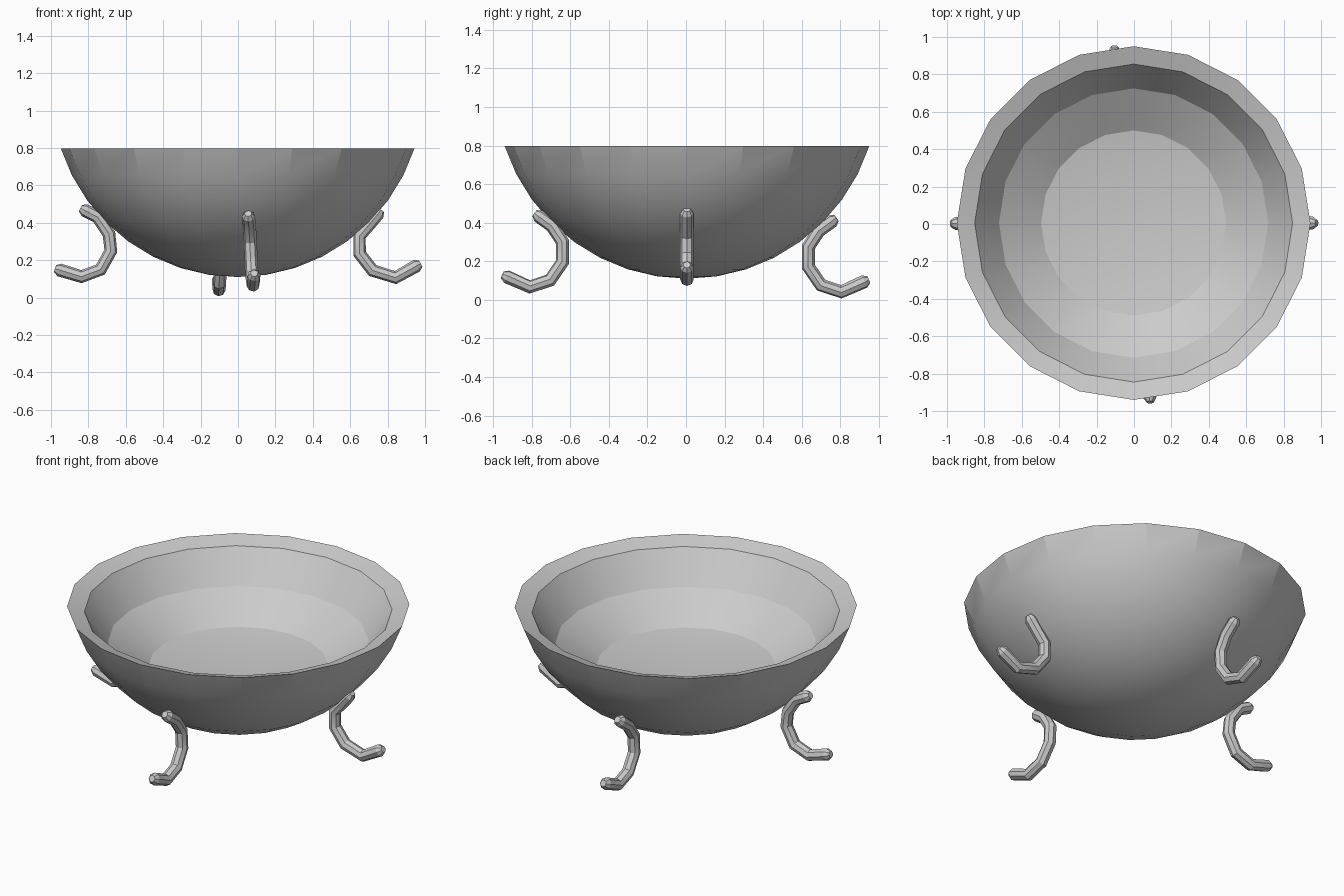
import bpy, bmesh, math
from mathutils import Vector

if "Cube" in bpy.data.objects:
    bpy.data.objects.remove(bpy.data.objects["Cube"])

SIDES = 20


def finish(obj, angle):
    bpy.ops.object.select_all(action='DESELECT')
    obj.select_set(True)
    bpy.context.view_layer.objects.active = obj
    bpy.ops.object.shade_smooth_by_angle(angle=math.radians(angle))


def lathe(name, profile, centre):
    """Revolve (radius, z) points; the first and last lie on the axis."""
    bm = bmesh.new()
    cx, cy = centre
    rings = []
    for r, z in profile[1:-1]:
        rings.append([bm.verts.new((cx + r * math.cos(math.tau * i / SIDES),
                                    cy + r * math.sin(math.tau * i / SIDES), z))
                      for i in range(SIDES)])
    low = bm.verts.new((cx, cy, profile[0][1]))
    high = bm.verts.new((cx, cy, profile[-1][1]))
    for i in range(SIDES):
        j = (i + 1) % SIDES
        bm.faces.new((low, rings[0][j], rings[0][i]))
        bm.faces.new((high, rings[-1][i], rings[-1][j]))
        for a, b in zip(rings, rings[1:]):
            bm.faces.new((a[i], a[j], b[j], b[i]))
    bmesh.ops.recalc_face_normals(bm, faces=bm.faces)
    mesh = bpy.data.meshes.new(name)
    bm.to_mesh(mesh)
    bm.free()
    obj = bpy.data.objects.new(name, mesh)
    bpy.context.collection.objects.link(obj)
    return obj


def tube(name, points, radius):
    """Eight-sided bent tube with rounded tips."""
    pts = [Vector(p) for p in points]
    tip_a = pts[0] + (pts[0] - pts[1]).normalized() * 0.025
    tip_b = pts[-1] + (pts[-1] - pts[-2]).normalized() * 0.025
    path = [(tip_a, 0.55)] + [(p, 1.0) for p in pts] + [(tip_b, 0.55)]
    curve = bpy.data.curves.new(name, 'CURVE')
    curve.dimensions = '3D'
    curve.bevel_depth = radius
    curve.bevel_resolution = 2
    curve.use_fill_caps = True
    spline = curve.splines.new('POLY')
    spline.points.add(len(path) - 1)
    for sp, (p, r) in zip(spline.points, path):
        sp.co = (*p, 1)
        sp.radius = r
    obj = bpy.data.objects.new(name, curve)
    bpy.context.collection.objects.link(obj)
    bpy.ops.object.select_all(action='DESELECT')
    obj.select_set(True)
    bpy.context.view_layer.objects.active = obj
    bpy.ops.object.convert(target='MESH')
    finish(bpy.context.object, 25)


# Bowl: spherical outside, sloped rim, coarse shallow inside
R, BOTTOM = 0.994, 0.11
outer = [(R * math.sin(math.radians(a)), BOTTOM + R * (1 - math.cos(math.radians(a))))
         for a in range(0, 73, 9)]
inner = [(0.85, 0.765), (0.72, 0.58), (0.495, 0.436), (0, 0.36)]
finish(lathe("bowl", outer + inner, (-0.002, 0.005)), 16)

# Legs: S-bent tubes, outward distance and height
bend = [(0.765, 0.435), (0.694, 0.383), (0.64, 0.30), (0.64, 0.197),
        (0.705, 0.102), (0.81, 0.067), (0.93, 0.12)]
left_bend = [(0.82, 0.467), (0.75, 0.43), (0.69, 0.34), (0.68, 0.25),
             (0.735, 0.15), (0.837, 0.112), (0.955, 0.148)]
right_bend = [(0.75, 0.45), (0.70, 0.39), (0.65, 0.33), (0.65, 0.235),
              (0.72, 0.145), (0.842, 0.107), (0.955, 0.17)]
RADIUS = 0.035
tube("front_leg", [(0.056 + 0.03 * i / 6, -r, z) for i, (r, z) in enumerate(bend)], RADIUS)
tube("back_leg", [(-0.085 - 0.02 * i / 6, r - 0.005, z - 0.025) for i, (r, z) in enumerate(bend)], RADIUS)
tube("left_leg", [(-r, 0.003, z) for r, z in left_bend], RADIUS)
tube("right_leg", [(r, 0.005, z) for r, z in right_bend], RADIUS)
